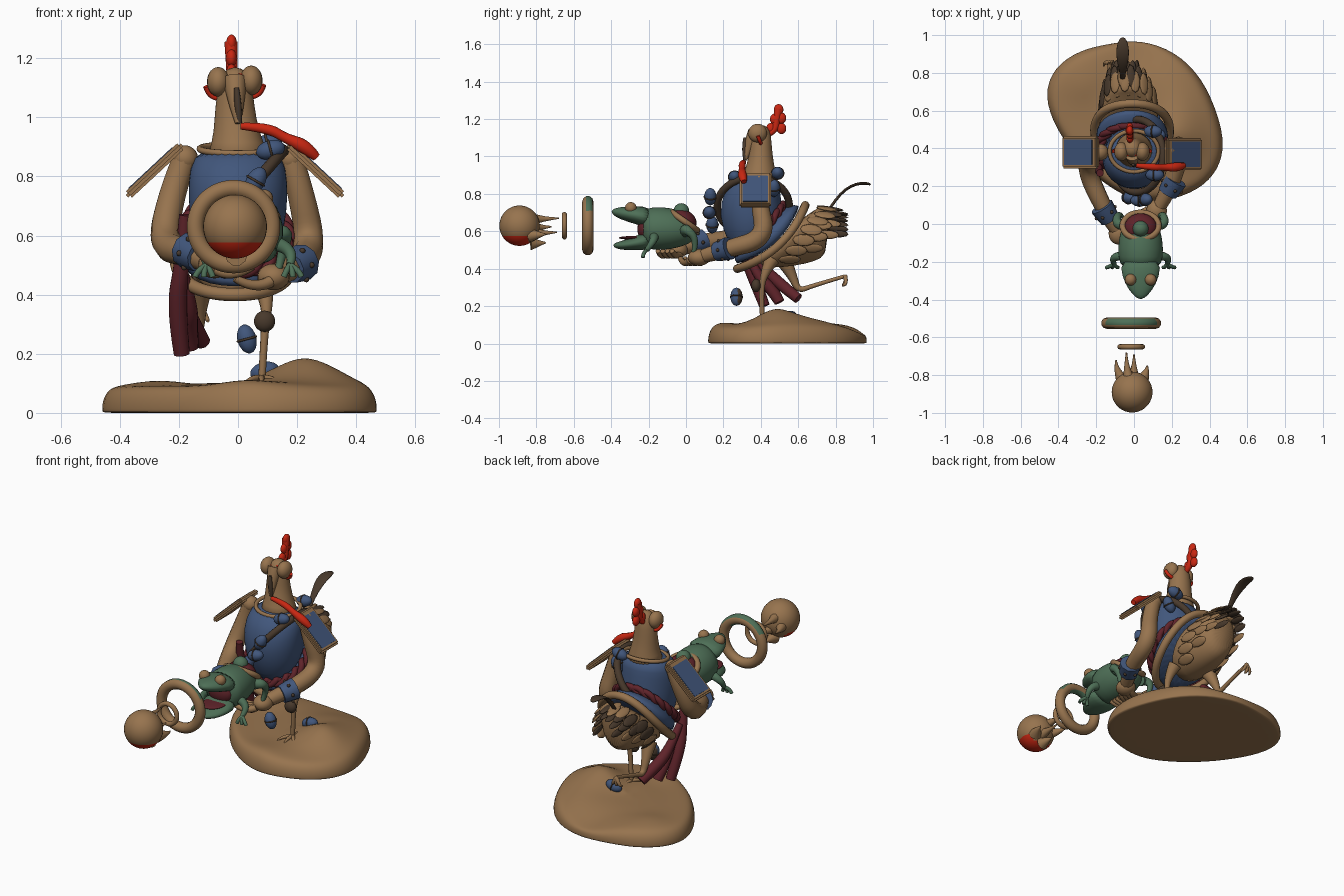
import bpy, bmesh, math
from mathutils import Matrix, Vector
from math import cos, sin, pi, radians

if bpy.data.objects.get("Cube"):
    bpy.data.objects.remove(bpy.data.objects["Cube"])

def material(name, *rgb):
    m = bpy.data.materials.new(name)
    m.use_nodes = True
    m.diffuse_color = (*rgb, 1)
    m.node_tree.nodes["Principled BSDF"].inputs["Base Color"].default_value = (*rgb, 1)
    return m

TAN = material("tan", .31, .174, .077)
BLUE = material("blue", .053, .094, .2)
RED = material("red", .58, .02, .006)
MAROON = material("maroon", .115, .017, .023)
GREEN = material("green", .076, .16, .095)
BROWN = material("dark brown", .065, .041, .025)

def add(name, mesh, mat, smooth=True):
    mesh.materials.clear()
    mesh.materials.append(mat)
    for p in mesh.polygons:
        p.use_smooth, p.material_index = smooth, 0
    ob = bpy.data.objects.new(name, mesh)
    bpy.context.collection.objects.link(ob)
    return ob

def from_bm(name, bm, mat, smooth=True):
    mesh = bpy.data.meshes.new(name)
    bmesh.ops.recalc_face_normals(bm, faces=bm.faces)
    bm.to_mesh(mesh)
    bm.free()
    return add(name, mesh, mat, smooth)

def second_colour(ob, mat, rule):
    ob.data.materials.append(mat)
    for p in ob.data.polygons:
        p.material_index = int(rule(p.center, p.normal))

def solid(name, loc, size, mat, rot=Matrix(), seg=20):
    """Ellipsoid, or a bevelled slab when seg is 0."""
    bm = bmesh.new()
    size = size if isinstance(size, tuple) else (size,) * 3
    m = Matrix.Translation(loc) @ rot @ Matrix.Diagonal((*size, 1))
    if seg:
        bmesh.ops.create_uvsphere(bm, u_segments=seg, v_segments=seg * 2 // 3, radius=1, matrix=m)
    else:
        bmesh.ops.create_cube(bm, size=1, matrix=m)
        bmesh.ops.bevel(bm, geom=bm.edges[:], offset=min(size) * .3, segments=2, affect='EDGES')
    return from_bm(name, bm, mat, seg > 0)

def tube(name, pts, radii, mat, loop=False):
    """Rounded tube through points, with one radius or one per point."""
    cu = bpy.data.curves.new(name, 'CURVE')
    cu.dimensions, cu.bevel_depth, cu.bevel_resolution, cu.use_fill_caps = '3D', 1, 3, True
    sp = cu.splines.new('NURBS')
    sp.points.add(len(pts) - 1)
    for p, co, r in zip(sp.points, pts, radii if isinstance(radii, list) else [radii] * len(pts)):
        p.co, p.radius = (*co, 1), r
    sp.order_u, sp.resolution_u, sp.use_endpoint_u, sp.use_cyclic_u = 3, 6, not loop, loop
    tmp = bpy.data.objects.new(name, cu)
    bpy.context.collection.objects.link(tmp)
    mesh = bpy.data.meshes.new_from_object(tmp.evaluated_get(bpy.context.evaluated_depsgraph_get()))
    bpy.data.objects.remove(tmp)
    return add(name, mesh, mat)

def ring(c, rx, ry, tilt=0, bow=0, n=28):
    """Ellipse tilted about x; bow pushes its sides along the normal."""
    t = radians(tilt)
    up, nrm = Vector((0, cos(t), sin(t))), Vector((0, sin(t), -cos(t)))
    return [Vector(c) + Vector((rx * cos(a), 0, 0)) + up * ry * sin(a) + nrm * bow * cos(a) ** 2
            for a in (2 * pi * i / n for i in range(n))]

def loft(name, rings, mat, sub=1):
    bm = bmesh.new()
    vs = [[bm.verts.new(p) for p in r] for r in rings]
    for a, b in zip(vs, vs[1:]):
        for i in range(len(a)):
            bm.faces.new((a[i - 1], a[i], b[i], b[i - 1]))
    bm.faces.new(vs[0])
    bm.faces.new(vs[-1])
    mod = from_bm(name, bm, mat).modifiers.new("smooth", 'SUBSURF')
    mod.levels = mod.render_levels = sub

# Rocky base
outline = [(-.475, .68), (-.42, .83), (-.28, .92), (-.13, .95), (.03, .975), (.22, .91), (.36, .77), (.445, .57),
           (.475, .42), (.445, .29), (.34, .18), (.16, .12), (.02, .12), (-.12, .19), (-.27, .31), (-.41, .5)]
bumps = ((.24, .49, .11, .095), (-.27, .78, .035, .06), (.05, .2, .035, .06), (.2, .73, .04, .07), (.02, .95, -.05, .09))
layers = []
for k, z in ((1, 0), (1.01, 0), (1.01, .04), (.96, .085), (.84, .092), (.66, .092), (.48, .095), (.3, .1), (.1, .1)):
    pts = [(x * k, .55 + (y - .55) * k) for x, y in outline]
    layers.append([(x, y, z + (k < 1) * sum(h * math.exp(-((x - a) ** 2 + (y - b) ** 2) / (2 * s * s))
                                            for a, b, h, s in bumps)) for x, y in pts])
loft("rock_base", layers, TAN, 2)
# Torso, neck and head
loft("breastplate", [ring((-.01, .4, .56), .14, .16, 43), ring((0, .37, .63), .16, .175, 35), ring((0, .34, .73), .17, .175, 15),
                     ring((0, .35, .83), .165, .15, 5), ring((0, .38, .9), .135, .11)], BLUE)
loft("neck", [ring((0, .39, .85), .12, .11), ring((0, .395, .91), .085, .085), ring((-.01, .4, 1), .07, .063),
              ring((-.01, .4, 1.08), .062, .058), ring((-.01, .4, 1.14), .05, .05), ring((-.01, .4, 1.17), .02, .02)], TAN)
tube("collar_rim", ring((0, .385, .893), .13, .11, 8), .011, TAN, True)
tube("upper_beak", [(-.01, .37, 1.13), (-.008, .34, 1.07), (0, .315, .98)], [.04, .034, .01], TAN)
tube("beak_opening", [(-.005, .315, 1.1), (0, .31, 1.04), (.005, .315, .98)], [.008, .016, .008], BROWN)
tube("tongue", [(.01, .31, .97), (.1, .3, .965), (.16, .3, .93), (.23, .3, .9), (.265, .31, .865)], [.012, .02, .016, .028, .015], RED)
for s, x, z in ((-1, -.067, 1.12), (1, .045, 1.125)):
    solid("eye", (x, .383, z), (.038, .05, .05), TAN)
    arc = [(x - s * .042 * cos(a), .38 + .02 * sin(a), z - .005 - .05 * sin(a)) for a in (i * pi / 8 - .6 for i in range(10))]
    tube("eye_rim", arc, .01, RED)
tube("comb", [(-.02, .42, 1.11), (-.02, .475, 1.13), (-.022, .485, 1.2), (-.024, .495, 1.255)], [.014, .018, .02, .022], RED)
for y, z in ((.455, 1.15), (.51, 1.15), (.475, 1.2), (.51, 1.205), (.495, 1.25)):
    solid("comb_lobe", (-.022, y, z), (.018, .026, .03), RED)
# Skirt, rope belt and hanging cloth
hem = ring((-.01, .455, .57), .2, .25, 43, .06)
loft("skirt", [ring((-.01, .385, .61), .16, .175, 43), ring((-.01, .42, .595), .195, .22, 43, .03), hem], BLUE)
tube("skirt_rim", hem, .023, TAN, True)
for ph in (0, pi):
    rope = [q + Vector((cos(pi * i / 4 + ph), 0, sin(pi * i / 4 + ph))) * .015
            for i, q in enumerate(ring((-.01, .385, .61), .175, .185, 43, .02, 80))]
    tube("rope_belt", rope, .017, MAROON, True)
for path in ([(-.18, .27, .67), (-.19, .3, .5), (-.21, .36, .36), (-.19, .42, .2)],
             [(-.19, .33, .5), (-.19, .42, .4), (-.17, .5, .32), (-.12, .6, .24)],
             [(-.19, .33, .48), (-.16, .38, .36), (-.17, .47, .28), (-.16, .5, .22)]):
    tube("hanging_cloth", path, [.02, .026, .035, .028], MAROON)
# Feathered rear
rear = [((-.02, .49, .55), .17, .21, 43), ((-.03, .58, .555), .155, .185, 55), ((-.035, .65, .575), .135, .17, 70),
        ((-.04, .71, .585), .11, .15, 80), ((-.045, .76, .59), .075, .12, 90)]
loft("rear_body", [ring(*r) for r in rear], TAN)
for row, r in enumerate(rear[1:]):
    for i, pos in enumerate(ring(*r, 0, 16 - row)):
        out = (pos - Vector(r[0])).normalized()
        if out.z > -.7 + row * .15:
            d = (Vector((0, .95, -.05)) - out * .1).normalized()
            side = d.cross(out).normalized()
            rot = Matrix((side, d, side.cross(d))).transposed().to_4x4()
            dark = row == 3 or ((out.x < -.4 or row == 2 and out.z > .6) and (i + row) % 3)
            solid("feather", pos + d * .05, (.032 - .004 * row, .06, .008), BROWN if dark else TAN, rot, 10)
plume = ((.74, .68, .01, 135), (.8, .77, .016, 140), (.85, .825, .03, 120), (.91, .855, .037, 100), (.96, .858, .03, 90), (.99, .85, .01, 80))
loft("tail_plume", [ring((-.06, y, z), w, .008, t, 0, 12) for y, z, w, t in plume], BROWN)
# Shoulder plates, arms, cuffs and hands
arms = (("left", 1, (.262, .37, .82), [(.18, .39, .86), (.21, .39, .76), (.25, .43, .56), (.2, .2, .5), (.12, .07, .46)]),
        ("right", -1, (-.282, .38, .82), [(-.18, .38, .86), (-.22, .38, .76), (-.26, .3, .56), (-.15, .06, .54), (-.08, -.05, .5)]))
for side, s, c, path in arms:
    rot = Matrix.Rotation(radians(43 * s), 4, 'Y')
    solid(side + "_shoulder_plate", c, (.255, .17, .03), TAN, rot, 0)
    solid(side + "_shoulder_panel", Vector(c) + rot @ Vector((.005 * s, 0, .0145)), (.205, .135, .006), BLUE, rot, 0)
    solid(side + "_shoulder", path[0], .045, TAN)
    tube(side + "_arm", path, [.043, .046, .053, .047, .035], TAN)
    wrist, hand = Vector(path[3]), Vector(path[4])
    d = (hand - wrist).normalized()
    tube(side + "_cuff", [wrist - d * .04, wrist, wrist + d * .045], [.063, .06, .052], BLUE)
    for k in range(6):
        stud = d.to_track_quat('Z', 'Y').to_matrix() @ Vector((cos(k * pi / 3), sin(k * pi / 3), 0))
        solid(side + "_cuff_stud", wrist + stud * .058, .01, BROWN, seg=8)
    solid(side + "_hand", hand, (.055, .06, .045), TAN)
    for k in range(4):
        b = hand + Vector((-.01 * s, -.05 + k * .025, -.015))
        tube(side + "_finger", [b, b + Vector((-.05 * s, -.03, -.03)), b + Vector((-.12 * s, -.05, .01))], [.02, .019, .013], TAN)
# Shoulder strap, beads and the dark-backed loose bead
strap = [(.02 + .135 * cos(a), .36 - .195 * sin(a), .735 + .155 * cos(a)) for a in (i * pi / 10 for i in range(20))]
tube("strap", strap, .02, BROWN, True)
for i, p in enumerate(((.11, .26, .89), (.06, .13, .785), (.03, .125, .7), (-.03, .14, .635), (.1, .49, .91),
                       (.13, .47, .83), (.09, .56, .14), (.03, .27, .25))):
    rot = Matrix.Rotation(radians((75, 30)[i % 2] if i < 7 else -15), 4, 'Y')
    bead = solid("bead", p, (.033, .033, .05), BLUE, rot, 14)
    tube("bead_band", [Vector(p) + rot @ q for q in ring((0, 0, 0), .033, .033, 0, 0, 14)], .004, BROWN, True)
second_colour(bead, BROWN, lambda c, n: n.y > .3)
# Legs and feet
tube("standing_leg", [(.08, .46, .45), (.1, .42, .38), (.09, .4, .28), (.08, .41, .1)], [.04, .022, .012, .013], TAN)
solid("standing_knee", (.09, .375, .31), (.036, .026, .036), BROWN)
tube("raised_leg", [(-.12, .52, .45), (-.13, .57, .36), (-.13, .6, .28), (-.13, .68, .31), (-.13, .85, .36)],
     [.045, .025, .016, .011, .01], TAN)
for a in (-40, 0, 40, 180):
    dx, dy = .09 * sin(radians(a)), -.09 * cos(radians(a))
    tube("standing_toe", [(.08, .41, .115), (.08 + dx / 2, .41 + dy / 2, .125), (.08 + dx, .41 + dy, .1)], [.012, .011, .004], TAN)
    tube("raised_toe", [(-.13, .85, .36), (-.13 + dx / 2, .865, .33 + dy / 4), (-.13 + dx / 2, .835, .31)], [.012, .01, .004], TAN)
# Frog
X = .035
frog = {"body": ((.06, .6, .03, .03), (.02, .61, .09, .08), (-.08, .615, .12, .115), (-.18, .615, .122, .118), (-.24, .615, .1, .1)),
        "upper_jaw": ((-.18, .67, .115, .065), (-.28, .688, .1, .046), (-.35, .697, .065, .035), (-.4, .705, .015, .012)),
        "lower_jaw": ((-.18, .555, .11, .06), (-.28, .535, .095, .035), (-.35, .523, .062, .024), (-.39, .525, .015, .01))}
for part, rows in frog.items():
    loft("frog_" + part, [ring((X, y, z), rx, rz, 90, 0, 20) for y, z, rx, rz in rows], GREEN)
solid("frog_mouth_lining", (X, -.215, .612), (.08, .045, .065), MAROON)
solid("frog_tongue", (X, -.28, .565), (.068, .08, .01), MAROON)
for s in (-1, 1):
    solid("frog_eye", (X + s * .053, -.295, .725), .031, TAN)
    tube("frog_front_leg", [(X + s * .1, -.17, .57), (X + s * .16, -.17, .55), (X + s * .14, -.21, .5)], [.025, .02, .013], GREEN)
    tube("frog_hind_leg", [(X + s * .08, 0, .6), (X + s * .13, -.01, .62), (X + s * .12, .06, .56), (X + s * .1, .04, .48)],
         [.033, .026, .018, .012], GREEN)
    for k in (-1, 0, 1):
        tube("frog_toe", [(X + s * .14, -.21, .5), (X + s * (.15 + k * .02), -.23, .485), (X + s * (.15 + k * .03), -.23, .46)], .01, GREEN)
solid("frog_collar", (X, -.015, .66), (.085, .075, .055), MAROON, Matrix.Rotation(radians(-25), 4, 'X'))
tube("frog_collar_rim", ring((X, -.01, .655), .095, .085, -35), .017, TAN, True)
solid("frog_back_ball", (X, -.025, .708), .042, GREEN)
# Two flying rings, and a ball with trailing spikes
big = tube("large_ring", ring((-.015, -.525, .63), .13, .13, 90), .03, TAN, True)
second_colour(big, GREEN, lambda c, n: c.z > .71 and -.4 < n.y < .7)
tube("small_ring", ring((-.015, -.65, .63), .06, .06, 90), .014, TAN, True)
shot = solid("flying_ball", (-.01, -.89, .63), .108, TAN, seg=36)
second_colour(shot, RED, lambda c, n: c.z < .575 and c.y < -.84)
for x, z, y in ((-.04, .665, -.68), (-.095, .62, -.72), (.07, .58, -.75), (-.01, .535, -.75), (.0, .59, -.69)):
    tube("trailing_spike", [(x * .6, -.83, z), (x, -.78, z), (x, y, z + .005)], [.038, .014, .004], TAN)
